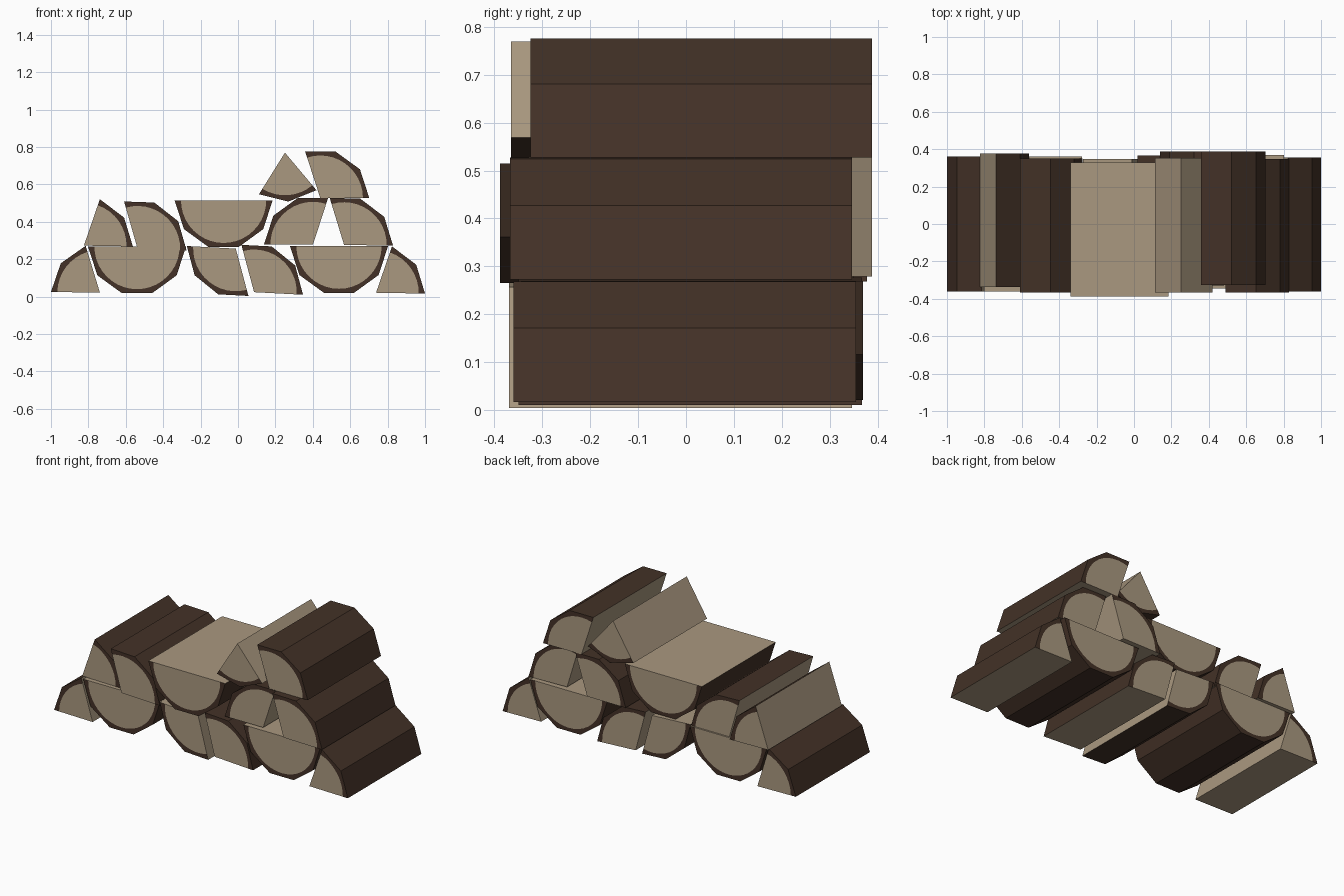
import bpy, bmesh, math

if "Cube" in bpy.data.objects:
    bpy.data.objects.remove(bpy.data.objects["Cube"])

def material(name, rgb):
    m = bpy.data.materials.new(name)
    m.diffuse_color = (*rgb, 1)
    m.use_nodes = True
    m.node_tree.nodes["Principled BSDF"].inputs["Base Color"].default_value = m.diffuse_color
    return m

WOOD = material("pale_wood", (0.40, 0.315, 0.215))
BARK = material("dark_bark", (0.056, 0.031, 0.020))

R = 0.262        # outer radius: every log is a split decagon
R_WOOD = 0.228   # round wood core visible on the ends
STEP = 36        # degrees per bark facet
SUB = 4          # core segments per facet


def split_log(name, cx, cz, start, facets, y0, y1):
    """Sector of a ten-sided log lying along y, split at its heart (cx, cz)."""
    bm = bmesh.new()

    def ring(r, n, y):
        out = []
        for i in range(n + 1):
            a = math.radians(start + facets * STEP * i / n)
            out.append(bm.verts.new((cx + r * math.cos(a), y, cz + r * math.sin(a))))
        return out

    def face(verts, mat):
        bm.faces.new(verts).material_index = mat

    ends = []
    for y in (y0, y1):
        heart = bm.verts.new((cx, y, cz))
        core = ring(R_WOOD, facets * SUB, y)
        outer = ring(R, facets, y)
        ends.append((heart, core, outer))
        # end grain, then the bark rim around it
        for i in range(facets * SUB):
            face([heart, core[i], core[i + 1]], 0)
        for i in range(facets):
            face(outer[i:i + 2] + core[i * SUB:(i + 1) * SUB + 1][::-1], 1)
    (h0, c0, o0), (h1, c1, o1) = ends
    # bark facets
    for i in range(facets):
        face([o0[i], o0[i + 1], o1[i + 1], o1[i]], 1)
    # flat split faces
    for k in (0, -1):
        face([h0, c0[k], c1[k], h1], 0)
        face([c0[k], o0[k], o1[k], c1[k]], 0)
    bmesh.ops.recalc_face_normals(bm, faces=bm.faces)
    me = bpy.data.meshes.new(name)
    bm.to_mesh(me)
    bm.free()
    me.materials.append(WOOD)
    me.materials.append(BARK)
    bpy.context.collection.objects.link(bpy.data.objects.new(name, me))


# name, heart x, heart z, start angle, facets, front y, back y
LOGS = [
    # bottom row
    ("bottom_left_wedge", -0.738, 0.021, 107, 2, -0.36, 0.36),
    ("bottom_left_half", -0.540, 0.268, 180, 5, -0.36, 0.36),
    ("bottom_middle_left_log", -0.012, 0.257, 177, 3, -0.37, 0.347),
    ("bottom_middle_right_log", 0.086, 0.024, -3, 3, -0.35, 0.367),
    ("bottom_right_half", 0.540, 0.270, 180, 5, -0.345, 0.37),
    ("bottom_right_wedge", 0.738, 0.021, -1, 2, -0.36, 0.355),
    # middle row
    ("middle_left_wedge", -0.824, 0.273, -1, 2, -0.338, 0.378),
    ("middle_left_log", -0.537, 0.257, -2, 3, -0.367, 0.35),
    ("middle_half", -0.077, 0.515, 180, 5, -0.388, 0.33),
    ("middle_right_inner_log", 0.401, 0.279, 72, 3, -0.328, 0.388),
    ("middle_right_outer_log", 0.567, 0.277, -1, 3, -0.367, 0.347),
    # top row
    ("top_wedge", 0.251, 0.770, 238, 2, -0.365, 0.352),
    ("top_log", 0.440, 0.527, 0, 3, -0.325, 0.388),
]
for log in LOGS:
    split_log(*log)
